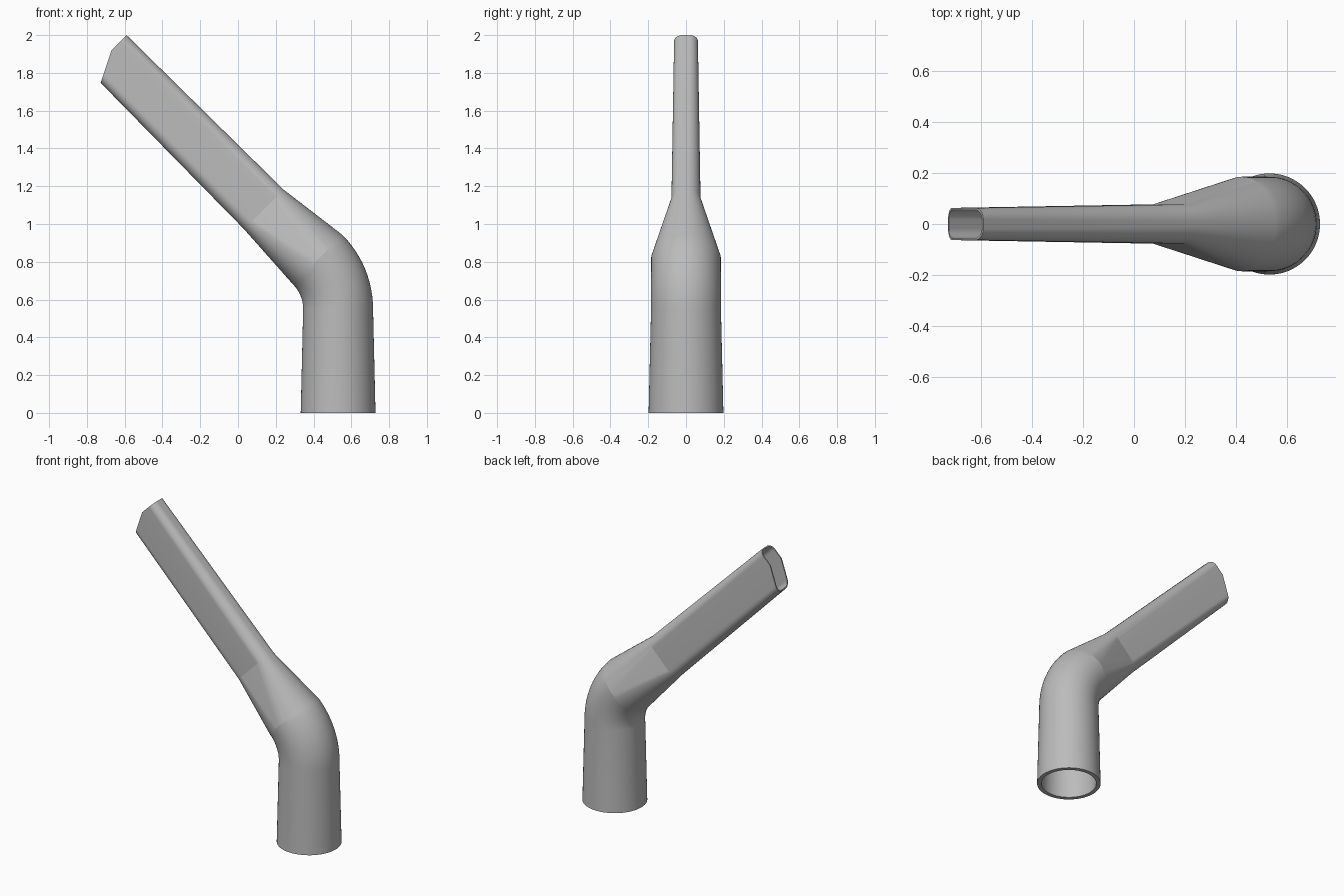
import bpy, bmesh, math
from mathutils import Vector

cube = bpy.data.objects.get("Cube")
if cube:
    bpy.data.objects.remove(cube, do_unlink=True)

ARC = 16      # segments per rounded corner
KINK = 0.025  # where the tip cut changes slope


def section(half_u, half_v, radius):
    """Rounded rectangle outline; a circle when all three sizes match."""
    pts = []
    fu, fv = half_u - radius, half_v - radius
    for corner, (su, sv) in enumerate(((1, 1), (-1, 1), (-1, -1), (1, -1))):
        for i in range(ARC + 1):
            a = math.pi / 2 * (corner + i / ARC)
            pts.append((su * fu + radius * math.cos(a), sv * fv + radius * math.sin(a)))
        if corner % 2 == 0:
            # extra point on each flat side, for the angled tip
            pts.append((KINK * min(1, fu / 0.09), sv * half_v))
    return pts


def ring(bm, centre, angle, size, wall, cut):
    u_axis = Vector((math.cos(angle), 0, math.sin(angle)))
    along = Vector((-math.sin(angle), 0, math.cos(angle)))
    half_u, half_v, radius = (s - wall for s in size)
    verts = []
    for u, v in section(half_u, half_v, radius):
        back = cut * max(0, KINK - u)
        verts.append(bm.verts.new(centre + u_axis * u + Vector((0, v, 0)) - along * back))
    return verts


def bridge(bm, a, b):
    for i in range(len(a)):
        j = (i + 1) % len(a)
        bm.faces.new((a[i], a[j], b[j], b[i]))


# Stations along the tube: centre, tilt, section size, wall, tip cut
BEND_R, BEND_Z, BASE_X, R = 0.37, 0.55, 0.53, 0.185
TILT = math.pi / 4
stations = [(Vector((BASE_X, 0, 0)), 0, (0.198,) * 3, 0.027, 0)]
for k in range(13):
    a = TILT * k / 12
    c = Vector((BASE_X - BEND_R * (1 - math.cos(a)), 0, BEND_Z + BEND_R * math.sin(a)))
    stations.append((c, a, (R,) * 3, 0.022, 0))
stations.append((Vector((0.137, 0, 1.077)), TILT, (0.148, 0.077, 0.068), 0.012, 0))
stations.append((Vector((-0.6875, 0, 1.9025)), TILT, (0.138, 0.063, 0.045), 0.008, 0.5))

# Hollow nozzle: outer skin, inner skin and the two rims
bm = bmesh.new()
outer = [ring(bm, c, a, s, 0, cut) for c, a, s, w, cut in stations]
inner = [ring(bm, c, a, s, w, cut) for c, a, s, w, cut in stations]
for skin in (outer, inner):
    for lower, upper in zip(skin, skin[1:]):
        bridge(bm, lower, upper)
bridge(bm, outer[0], inner[0])
bridge(bm, outer[-1], inner[-1])
bmesh.ops.remove_doubles(bm, verts=bm.verts, dist=0.0005)
bmesh.ops.recalc_face_normals(bm, faces=bm.faces)

mesh = bpy.data.meshes.new("nozzle")
bm.to_mesh(mesh)
bm.free()
nozzle = bpy.data.objects.new("nozzle", mesh)
bpy.context.collection.objects.link(nozzle)

# Plain grey plastic
grey = bpy.data.materials.new("grey plastic")
grey.use_nodes = True
colour = (0.5, 0.5, 0.5, 1)
grey.diffuse_color = colour
grey.node_tree.nodes["Principled BSDF"].inputs["Base Color"].default_value = colour
mesh.materials.append(grey)

bpy.ops.object.select_all(action="DESELECT")
nozzle.select_set(True)
bpy.context.view_layer.objects.active = nozzle
bpy.ops.object.shade_smooth_by_angle(angle=math.radians(12))
